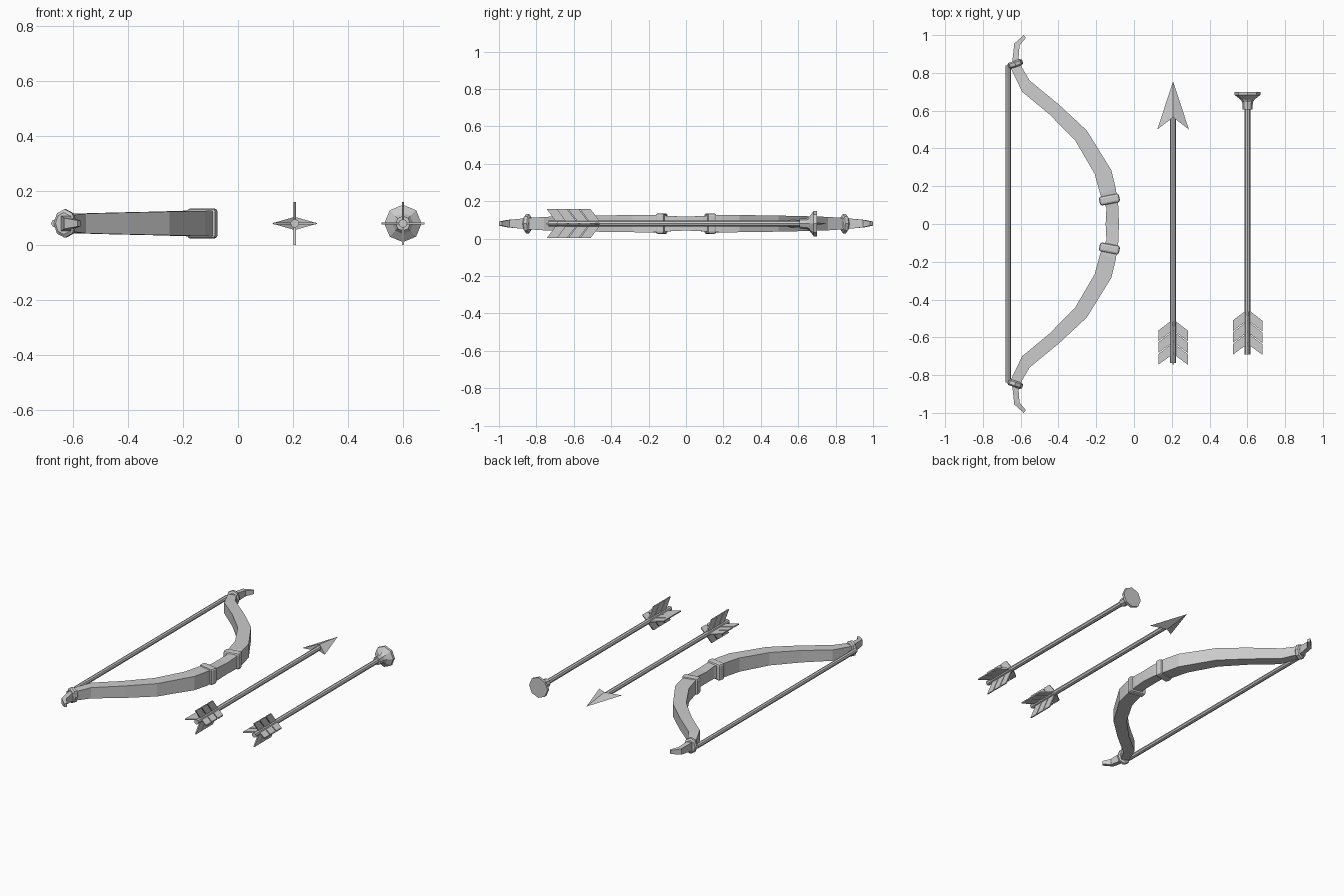
import bpy, bmesh, math
from mathutils import Matrix, Vector

if "Cube" in bpy.data.objects:
    bpy.data.objects.remove(bpy.data.objects["Cube"])

Z = 0.08  # height of the common centre plane


def finish(name, bm):
    bmesh.ops.recalc_face_normals(bm, faces=bm.faces)
    me = bpy.data.meshes.new(name)
    bm.to_mesh(me)
    bm.free()
    ob = bpy.data.objects.new(name, me)
    bpy.context.collection.objects.link(ob)
    return ob


def loft(name, rings):
    bm = bmesh.new()
    vs = [[bm.verts.new(p) for p in r] for r in rings]
    n = len(rings[0])
    for a, b in zip(vs, vs[1:]):
        for i in range(n):
            j = (i + 1) % n
            bm.faces.new((a[i], a[j], b[j], b[i]))
    bm.faces.new(vs[0])
    bm.faces.new(vs[-1])
    return finish(name, bm)


def turned(name, x, profile, sides=8, ry=1.0):
    """Lathe (y, radius) pairs around an axis parallel to y."""
    angles = [2 * math.pi * i / sides for i in range(sides)]
    return loft(name, [[(x + r * math.cos(a) * ry, y, Z + r * math.sin(a)) for a in angles]
                       for y, r in profile])


# bow stave: outer x, y, inner x, y, half depth (upper half, mirrored below)
half = [(-.08, 0, -.15, 0, .037), (-.082, .09, -.146, .085, .041),
        (-.097, .19, -.178, .155, .047), (-.12, .285, -.208, .265, .046),
        (-.25, .495, -.31, .44, .043), (-.395, .63, -.447, .58, .040),
        (-.553, .76, -.592, .70, .036), (-.602, .845, -.65, .82, .030),
        (-.611, .88, -.643, .87, .027), (-.606, .945, -.634, .955, .020),
        (-.573, .985, -.584, 1.0, .011)]
stave = [(a, -b, c, -d, h) for a, b, c, d, h in half[:0:-1]] + half
loft("bow_stave", [[(a, b, Z - h), (a, b, Z + h), (c, d, Z + h), (c, d, Z - h)]
                   for a, b, c, d, h in stave])

for s, side in ((1, "upper"), (-1, "lower")):
    # grip bands
    bm = bmesh.new()
    bmesh.ops.create_cube(bm, size=1, matrix=Matrix.Diagonal((.108, .048, .11, 1)))
    bmesh.ops.bevel(bm, geom=bm.edges[:], offset=.012, segments=2, profile=.5, affect='EDGES')
    ob = finish(side + "_grip_band", bm)
    ob.location = (-.13, s * .13, Z)
    ob.rotation_euler.z = s * math.radians(11)
    # string bindings at the limb ends
    prof = [(-.017, .040), (-.009, .052), (.009, .052), (.017, .040)]
    ob = turned(side + "_string_binding", 0, prof, ry=.8)
    ob.location = (-.629, s * .847, 0)
    ob.rotation_euler.z = s * math.radians(19)

turned("bowstring", -.666, [(-.84, .015), (.84, .015)])


def fletching(name, x, tail):
    """Four vanes of three swept-back strips each."""
    bm = bmesh.new()
    t = .004
    for k in range(4):
        rot = Matrix.Translation((x, 0, Z)) @ Matrix.Rotation(k * math.pi / 2, 4, 'Y')
        for i in range(3):
            y = tail + i * .0625
            outline = [(.010, y + .05), (.078, y), (.078, y + .056), (.010, y + .108)]
            lo, hi = [[bm.verts.new(rot @ Vector((u, v, w))) for u, v in outline]
                      for w in (-t, t)]
            bm.faces.new(lo)
            bm.faces.new(hi)
            for j in range(4):
                m = (j + 1) % 4
                bm.faces.new((lo[j], lo[m], hi[m], hi[j]))
    return finish(name, bm)


# pointed arrow
AX = .207
turned("pointed_arrow_shaft", AX, [(-.735, .016), (.58, .016)])
fletching("pointed_arrow_fletching", AX, -.745)
bm = bmesh.new()
tip, L, R, T, B = [bm.verts.new(p) for p in (
    (AX, .755, Z), (AX - .084, .50, Z), (AX + .084, .50, Z),
    (AX, .565, Z + .024), (AX, .565, Z - .024))]
for f in ((tip, L, T), (tip, T, R), (tip, R, B), (tip, B, L), (L, B, T), (R, T, B)):
    bm.faces.new(f)
finish("arrow_head", bm)

# blunt arrow with a flared cup
CX = .601
turned("blunt_arrow_shaft", CX, [(-.69, .016), (.62, .016)])
fletching("blunt_arrow_fletching", CX, -.692)
turned("flared_cup", CX, [(.607, .027), (.645, .028), (.66, .038), (.683, .068), (.70, .068)])
